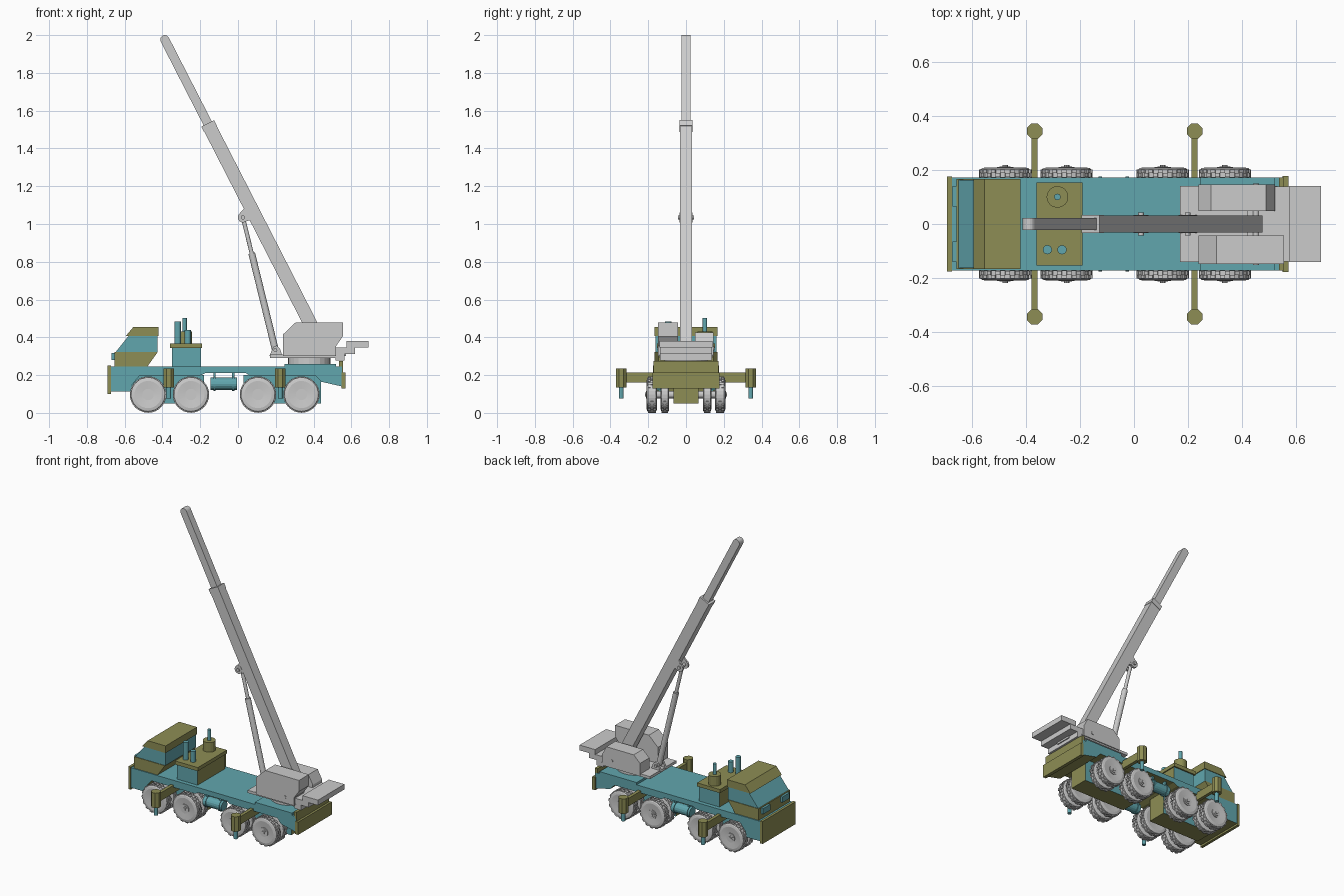
import bpy, bmesh, math
from mathutils import Vector, Matrix

if "Cube" in bpy.data.objects:
    bpy.data.objects.remove(bpy.data.objects["Cube"])


def material(name, rgb):
    m = bpy.data.materials.new(name)
    m.diffuse_color = (*rgb, 1)
    m.use_nodes = True
    m.node_tree.nodes["Principled BSDF"].inputs["Base Color"].default_value = m.diffuse_color
    return m


TEAL = material("teal", (0.12, 0.38, 0.42))
OLIVE = material("olive", (0.27, 0.27, 0.09))


def finish(name, bm, mats=(), two_tone=False):
    """Turn bmesh into object; two_tone paints ends and undersides with the second material."""
    bmesh.ops.recalc_face_normals(bm, faces=bm.faces)
    if two_tone:
        for f in bm.faces:
            f.material_index = int(f.normal.z < -0.3 or abs(f.normal.x) > 0.7)
    me = bpy.data.meshes.new(name)
    bm.to_mesh(me)
    bm.free()
    for m in mats:
        me.materials.append(m)
    ob = bpy.data.objects.new(name, me)
    bpy.context.collection.objects.link(ob)
    return ob


def prism(name, pts, y0, y1, mats=(), two_tone=False):
    """Side profile in x,z extruded from y0 to y1."""
    bm = bmesh.new()
    f = bm.faces.new([bm.verts.new((x, y0, z)) for x, z in pts])
    r = bmesh.ops.extrude_face_region(bm, geom=[f])
    verts = [v for v in r["geom"] if isinstance(v, bmesh.types.BMVert)]
    bmesh.ops.translate(bm, verts=verts, vec=(0, y1 - y0, 0))
    return finish(name, bm, mats, two_tone)


def box(name, x0, x1, y0, y1, z0, z1, mats=(), two_tone=False):
    return prism(name, [(x0, z0), (x1, z0), (x1, z1), (x0, z1)], y0, y1, mats, two_tone)


def rod(name, a, b, r, mats=(), seg=16):
    """Cylinder between two points."""
    a, b = Vector(a), Vector(b)
    rot = (b - a).to_track_quat('Z', 'Y').to_matrix().to_4x4()
    bm = bmesh.new()
    bmesh.ops.create_cone(bm, cap_ends=True, segments=seg, radius1=r, radius2=r,
                          depth=(b - a).length,
                          matrix=Matrix.Translation((a + b) / 2) @ rot)
    return finish(name, bm, mats)


def tyre(name, x, y, z, h, seg=32):
    """Lathed tyre with three bands of alternating tread blocks."""
    prof = [(0.03, 0.85), (0.072, 1), (0.086, 0.9), (0.0905, 0.75), (0.0905, 0.28),
            (0.0905, -0.28), (0.0905, -0.75), (0.086, -0.9), (0.072, -1), (0.03, -0.85)]
    bm = bmesh.new()
    rings = []
    for r, t in prof:
        rings.append([bm.verts.new((x + r * math.cos(2 * math.pi * i / seg), y + t * h,
                                    z + r * math.sin(2 * math.pi * i / seg))) for i in range(seg)])
    tread = []
    for k in range(len(rings) - 1):
        for i in range(seg):
            j = (i + 1) % seg
            f = bm.faces.new((rings[k][i], rings[k][j], rings[k + 1][j], rings[k + 1][i]))
            if k in (3, 4, 5) and (i + k) % 2:
                tread.append(f)
    bm.faces.new(rings[0])
    bm.faces.new(rings[-1])
    bmesh.ops.recalc_face_normals(bm, faces=bm.faces)
    for f in bmesh.ops.extrude_discrete_faces(bm, faces=tread)["faces"]:
        n = f.normal.copy()
        for v in f.verts:
            v.co += n * 0.006
    return finish(name, bm)


# Chassis body with wheel arches
prism("chassis_body", [(-0.68, 0.245), (-0.68, 0.112), (-0.57, 0.112), (-0.56, 0.15),
                       (-0.52, 0.198), (-0.2, 0.198), (-0.17, 0.212), (0.04, 0.212),
                       (0.06, 0.198), (0.41, 0.198), (0.44, 0.165), (0.55, 0.14), (0.55, 0.245)],
      -0.172, 0.172, [TEAL, OLIVE], True)
box("rear_deck", 0.245, 0.52, -0.172, 0.172, 0.215, 0.26, [TEAL])
box("front_axle_frame", -0.56, -0.18, -0.065, 0.065, 0.05, 0.2, [TEAL, OLIVE], True)
box("rear_axle_frame", 0.03, 0.44, -0.065, 0.065, 0.05, 0.2, [TEAL, OLIVE], True)
box("front_bumper", -0.69, -0.672, -0.175, 0.175, 0.1, 0.25, [OLIVE])
box("rear_bumper", 0.548, 0.57, -0.178, 0.178, 0.13, 0.215, [OLIVE])
box("rear_panel", 0.535, 0.555, -0.172, 0.172, 0.21, 0.275, [OLIVE])

# Driver cab
prism("cab_lower", [(-0.655, 0.245), (-0.48, 0.245), (-0.425, 0.322), (-0.655, 0.322)],
      -0.166, 0.166, [OLIVE])
prism("cab_windows", [(-0.648, 0.322), (-0.425, 0.322), (-0.425, 0.41), (-0.577, 0.41)],
      -0.162, 0.162, [TEAL])
prism("cab_roof", [(-0.593, 0.408), (-0.42, 0.408), (-0.42, 0.456), (-0.553, 0.456)],
      -0.166, 0.166, [OLIVE])
for s in (-1, 1):
    box("headlight", -0.67, -0.65, s * 0.065, s * 0.14, 0.28, 0.318, [TEAL])

# Engine housing with lid, exhausts and air filter
box("engine_housing", -0.35, -0.197, -0.145, 0.145, 0.24, 0.345, [TEAL, OLIVE], True)
box("engine_lid", -0.36, -0.19, -0.154, 0.154, 0.344, 0.368, [OLIVE])
rod("exhaust_pipe_a", (-0.32, -0.095, 0.36), (-0.32, -0.095, 0.485), 0.017, [TEAL])
rod("exhaust_pipe_b", (-0.266, -0.095, 0.36), (-0.266, -0.095, 0.44), 0.017, [TEAL])
rod("air_filter", (-0.283, 0.1, 0.36), (-0.283, 0.1, 0.432), 0.04, [OLIVE])
rod("air_intake", (-0.283, 0.1, 0.43), (-0.283, 0.1, 0.502), 0.012, [TEAL])

# Wheels: four axles with dual tyres
for wx in (-0.476, -0.249, 0.106, 0.336):
    rod("axle", (wx, -0.212, 0.097), (wx, 0.212, 0.097), 0.02)
    for s in (-1, 1):
        tyre("outer_tyre", wx, s * 0.181, 0.097, 0.028)
        tyre("inner_tyre", wx, s * 0.112, 0.097, 0.023)
        rod("wheel_hub", (wx, s * 0.2, 0.097), (wx, s * 0.21, 0.097), 0.03)
        rod("hub_cap", (wx, s * 0.205, 0.097), (wx, s * 0.218, 0.097), 0.01, seg=8)

# Fuel tanks with straps
for s in (-1, 1):
    rod("fuel_tank", (-0.145, s * 0.138, 0.154), (-0.005, s * 0.138, 0.154), 0.033, [TEAL])
    for tx in (-0.125, -0.025):
        rod("tank_strap", (tx - 0.006, s * 0.138, 0.154), (tx + 0.006, s * 0.138, 0.154), 0.038, [TEAL])
        box("tank_hanger", tx - 0.006, tx + 0.006, s * 0.125, s * 0.15, 0.18, 0.215, [TEAL])

# Outriggers
for ox in (-0.367, 0.224):
    box("outrigger_beam", ox - 0.011, ox + 0.011, -0.33, 0.33, 0.16, 0.213, [OLIVE])
    for s in (-1, 1):
        cap = rod("outrigger_cap", (0, 0, 0), (0, 0, 0.1), 0.031, [OLIVE], 8)
        cap.location = (ox, s * 0.343, 0.135)
        cap.rotation_euler.z = math.pi / 8
        rod("outrigger_leg", (ox, s * 0.343, 0.077), (ox, s * 0.343, 0.14), 0.013, [TEAL], 12)

# Slewing platform
rod("turntable", (0.377, 0, 0.255), (0.377, 0, 0.295), 0.113, seg=24)
box("turret_base", 0.17, 0.53, -0.14, 0.14, 0.29, 0.308)
prism("winch_housing", [(0.238, 0.3), (0.52, 0.3), (0.52, 0.355), (0.555, 0.405), (0.555, 0.479),
                        (0.305, 0.479), (0.238, 0.415)], -0.148, -0.043)
prism("operator_housing", [(0.238, 0.3), (0.52, 0.3), (0.52, 0.365), (0.488, 0.425),
                           (0.285, 0.425), (0.238, 0.38)], 0.048, 0.146)
box("centre_support", 0.42, 0.572, -0.043, 0.065, 0.3, 0.345)
box("counterweight_bracket", 0.515, 0.565, -0.138, 0.138, 0.278, 0.315)
box("counterweight_step", 0.515, 0.62, -0.138, 0.138, 0.312, 0.347)
box("counterweight", 0.575, 0.69, -0.14, 0.14, 0.345, 0.38)
rod("boom_pivot", (0.45, -0.152, 0.34), (0.45, 0.15, 0.34), 0.011, seg=12)

# Telescopic boom along one axis
TOP = Vector((-0.159, 0, 1.53))
D = Vector((-0.456, 0, 0.89)).normalized()
N = Vector((D.z, 0, -D.x))


def boom_part(name, t0, t1, w, half, tip=False):
    """Boom section between distances t0 and t1 from the joint; w is half its depth."""
    pts = [(t0, -w), (t0, w)]
    if tip:
        pts += [(t1 + w * math.sin(a * math.pi / 10), w * math.cos(a * math.pi / 10)) for a in range(11)]
    else:
        pts += [(t1, w), (t1, -w)]
    co = [TOP + D * t + N * u for t, u in pts]
    return prism(name, [(c.x, c.z) for c in co], -half, half)


boom_part("boom_outer", -1.32, 0, 0.036, 0.032)
boom_part("boom_collar", -0.03, 0.003, 0.038, 0.034)
boom_part("boom_inner", -0.1, 0.501, 0.024, 0.023, True)

# Lifting cylinder with lugs and pins
hi, lo = Vector((0.026, 0, 1.035)), Vector((0.198, 0, 0.332))
mid = hi.lerp(lo, 0.27)
rod("lift_rod", hi, mid, 0.011)
rod("lift_barrel", mid, lo, 0.018)
rod("upper_pin", hi + Vector((0, -0.042, 0)), hi + Vector((0, 0.042, 0)), 0.011)
rod("lower_pin", lo + Vector((0, -0.042, 0)), lo + Vector((0, 0.042, 0)), 0.01)
for s in (-1, 1):
    rod("upper_lug_eye", hi + Vector((0, s * 0.02, 0)), hi + Vector((0, s * 0.034, 0)), 0.027)
    prism("upper_lug", [(0.01, 1.058), (0.05, 1.1), (0.09, 1.03), (0.03, 1.01)], s * 0.02, s * 0.032)
    prism("lower_bracket", [(0.165, 0.3), (0.235, 0.3), (0.222, 0.34), (0.205, 0.357), (0.188, 0.35)],
          s * 0.02, s * 0.034)
